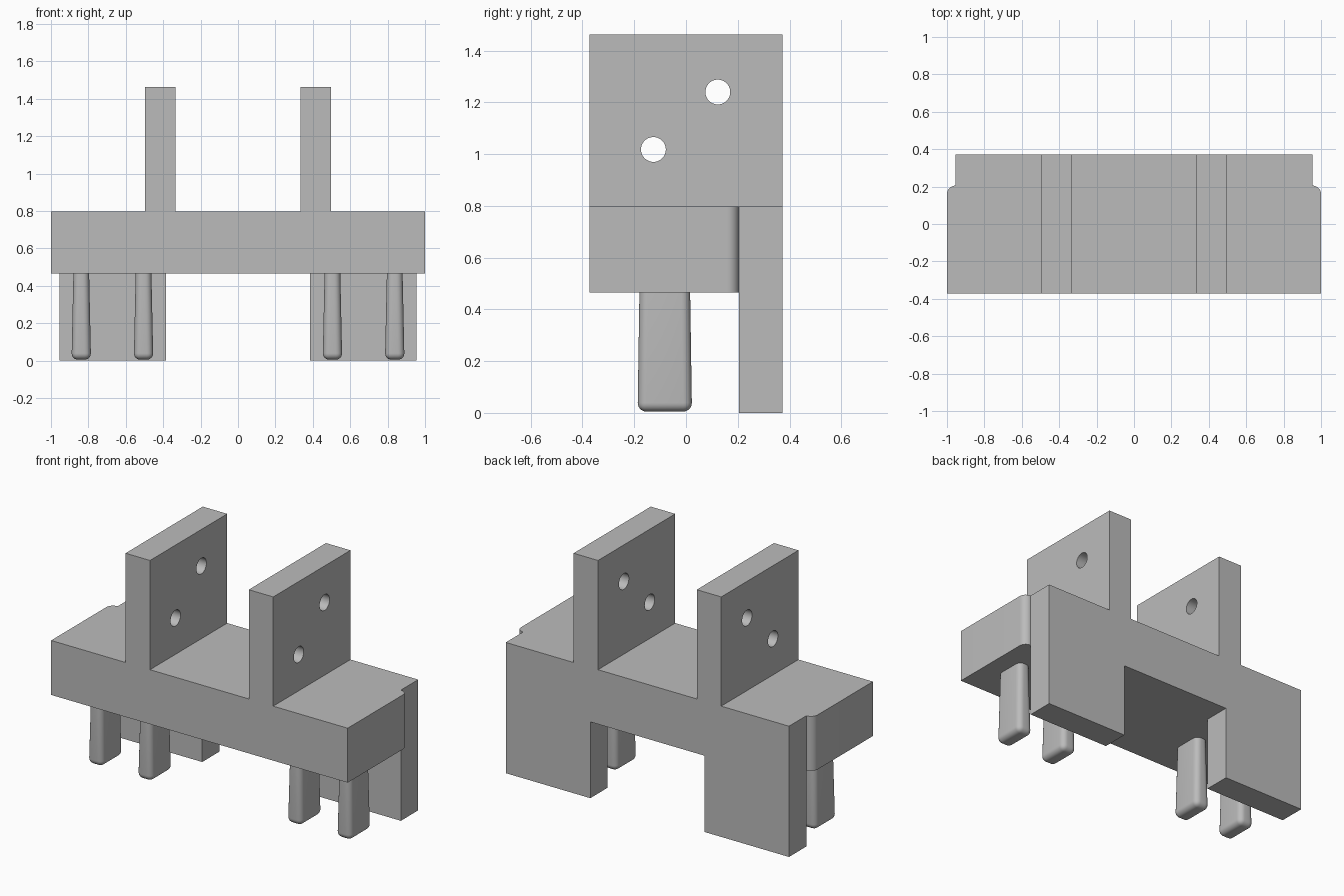
import bpy, bmesh, math
from mathutils import Matrix, Vector

cube = bpy.data.objects.get("Cube")
if cube:
    bpy.data.objects.remove(cube, do_unlink=True)

grey = bpy.data.materials.new("plain grey")
grey.use_nodes = True
color = (0.5, 0.5, 0.5, 1)
grey.diffuse_color = color
grey.node_tree.nodes["Principled BSDF"].inputs["Base Color"].default_value = color

HALF_DEPTH = 0.372
STEP_Y = 0.205          # where the back plate begins
BASE_Z, TOP_Z, TAB_Z = 0.465, 0.797, 1.463


def add_object(name, bm):
    bmesh.ops.recalc_face_normals(bm, faces=bm.faces)
    mesh = bpy.data.meshes.new(name)
    bm.to_mesh(mesh)
    bm.free()
    mesh.materials.append(grey)
    obj = bpy.data.objects.new(name, mesh)
    bpy.context.collection.objects.link(obj)
    return obj


def prism(name, points, direction):
    """Extrude a closed outline of 3D points along a direction."""
    bm = bmesh.new()
    face = bm.faces.new([bm.verts.new(p) for p in points])
    moved = bmesh.ops.extrude_face_region(bm, geom=[face], use_keep_orig=True)["geom"]
    verts = [g for g in moved if isinstance(g, bmesh.types.BMVert)]
    bmesh.ops.translate(bm, verts=verts, vec=Vector(direction))
    return add_object(name, bm)


def mirrored(half):
    return half + [(-x, v) for x, v in reversed(half)]


def boolean(target, cutter, operation):
    mod = target.modifiers.new(operation, 'BOOLEAN')
    mod.operation, mod.solver, mod.object = operation, 'EXACT', cutter
    bpy.context.view_layer.objects.active = target
    bpy.ops.object.modifier_apply(modifier=mod.name)
    bpy.data.objects.remove(cutter, do_unlink=True)


def smooth(obj, angle):
    bpy.ops.object.select_all(action='DESELECT')
    obj.select_set(True)
    bpy.context.view_layer.objects.active = obj
    bpy.ops.object.shade_smooth_by_angle(angle=math.radians(angle))


# Body: front profile with two tabs and two legs
profile = mirrored([(0.333, TOP_Z), (0.333, TAB_Z), (0.498, TAB_Z), (0.498, TOP_Z),
                    (1.2, TOP_Z), (1.2, 0), (0.385, 0), (0.385, BASE_Z)])
body = prism("bracket_body", [(x, -0.5, z) for x, z in profile], (0, 1, 0))

# Plan outline with rounded shoulders and a narrower back plate
radius = 0.045
arc = [(1 - radius + radius * math.cos(a), STEP_Y - radius + radius * math.sin(a))
       for a in (math.radians(9 * i) for i in range(11))]
plan = mirrored([(1, -HALF_DEPTH)] + arc + [(0.955, HALF_DEPTH)])
boolean(body, prism("plan_trim", [(x, y, -0.2) for x, y in plan], (0, 0, 2)), 'INTERSECT')

# Clear the space under the block, in front of the back plate
under = [(-1.2, -0.5, -0.2), (1.2, -0.5, -0.2), (1.2, STEP_Y, -0.2), (-1.2, STEP_Y, -0.2)]
boolean(body, prism("under_cut", under, (0, 0, BASE_Z + 0.2)), 'DIFFERENCE')

# Two holes through both tabs
for y, z in ((0.123, 1.24), (-0.126, 1.018)):
    ring = [(-0.8, y + 0.048 * math.cos(a), z + 0.048 * math.sin(a))
            for a in (math.tau * i / 40 for i in range(40))]
    boolean(body, prism("hole_cut", ring, (1.6, 0, 0)), 'DIFFERENCE')
smooth(body, 30)


# Tapered pins with rounded sides and bottoms
def pin(name, x):
    bm = bmesh.new()
    bmesh.ops.create_cube(bm, size=1)
    for v in bm.verts:
        top = v.co.z > 0
        w, d = (0.042, 0.098) if top else (0.052, 0.105)
        v.co = (math.copysign(w, v.co.x), math.copysign(d, v.co.y), BASE_Z if top else 0.005)
    edges = [e for e in bm.edges if any(v.co.z < 0.1 for v in e.verts)]
    bmesh.ops.bevel(bm, geom=edges, offset=0.034, segments=6, profile=0.5, affect='EDGES')
    bmesh.ops.transform(bm, matrix=Matrix.Translation((x, -0.082, 0)), verts=bm.verts)
    smooth(add_object(name, bm), 40)


for side, sign in (("left", 1), ("right", -1)):
    pin(side + "_inner_pin", sign * 0.505)
    pin(side + "_outer_pin", sign * 0.838)
